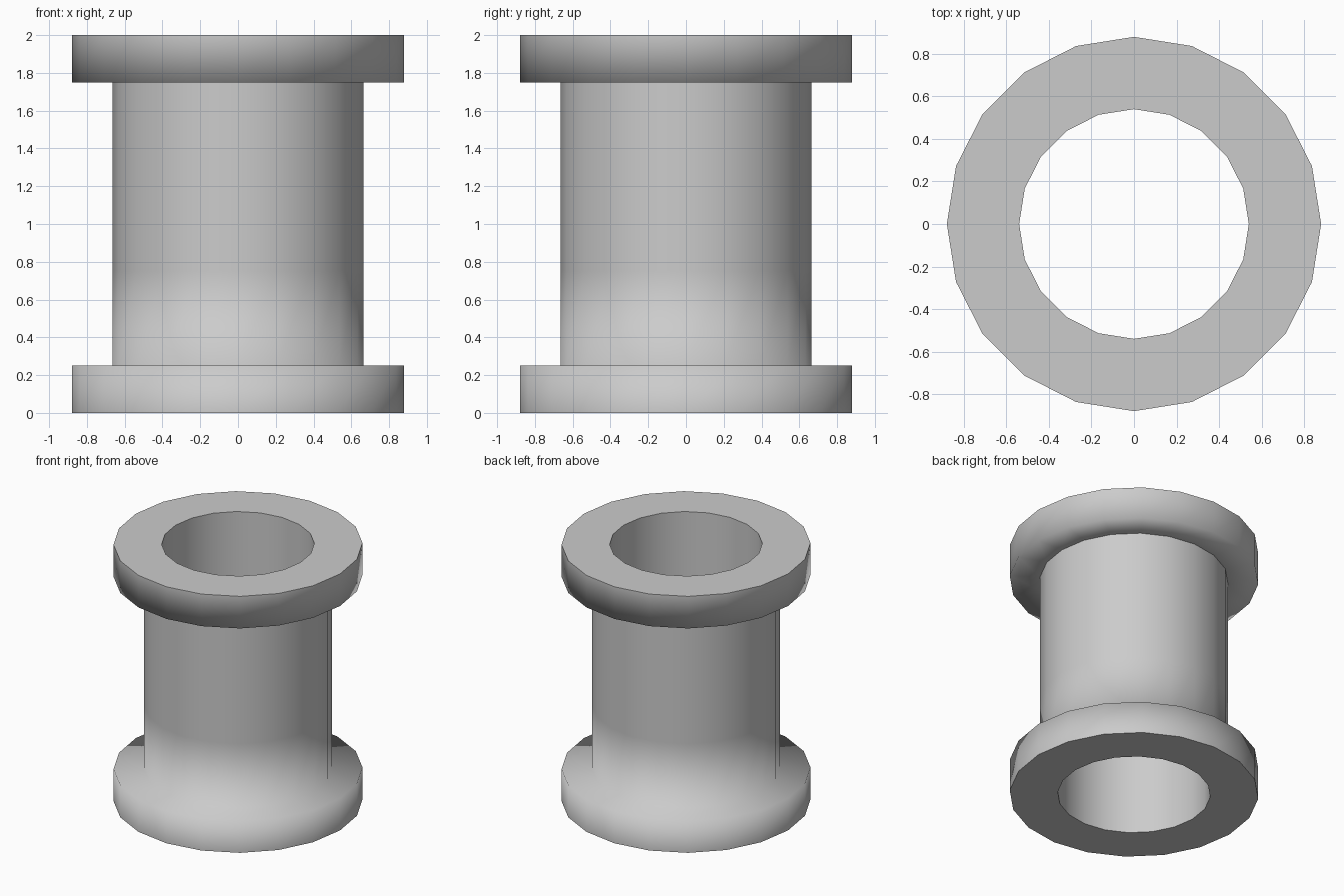
import bpy, bmesh, math

if "Cube" in bpy.data.objects:
    bpy.data.objects.remove(bpy.data.objects["Cube"])

SIDES = 20
BORE, BODY, RIM = 0.54, 0.665, 0.88

# Closed cross-section: (radius, height, sharp edge ring)
PROFILE = [
    (BORE, 0.0, True), (RIM, 0.0, True),
    (RIM, 0.25, False), (BODY, 0.25, False),
    (BODY, 0.75, False), (BODY, 1.75, True),
    (RIM, 1.75, False), (RIM, 2.0, True),
    (BORE, 2.0, True),
]


def lathe(name, profile, sides):
    bm = bmesh.new()
    rings = []
    for r, z, _ in profile:
        rings.append([bm.verts.new((r * math.cos(math.tau * i / sides),
                                    r * math.sin(math.tau * i / sides), z))
                      for i in range(sides)])
    # Skin neighbouring rings, closing the profile through the bore
    for k, a in enumerate(rings):
        b = rings[(k + 1) % len(rings)]
        for i in range(sides):
            j = (i + 1) % sides
            bm.faces.new((a[i], a[j], b[j], b[i])).smooth = True
    # Crisp rims
    for ring, (_, _, sharp) in zip(rings, profile):
        if sharp:
            for i in range(sides):
                bm.edges.get((ring[i], ring[(i + 1) % sides])).smooth = False
    bmesh.ops.recalc_face_normals(bm, faces=bm.faces)
    mesh = bpy.data.meshes.new(name)
    bm.to_mesh(mesh)
    bm.free()
    obj = bpy.data.objects.new(name, mesh)
    bpy.context.collection.objects.link(obj)
    return obj


# Flanged hollow spool
lathe("flanged_spool", PROFILE, SIDES)
